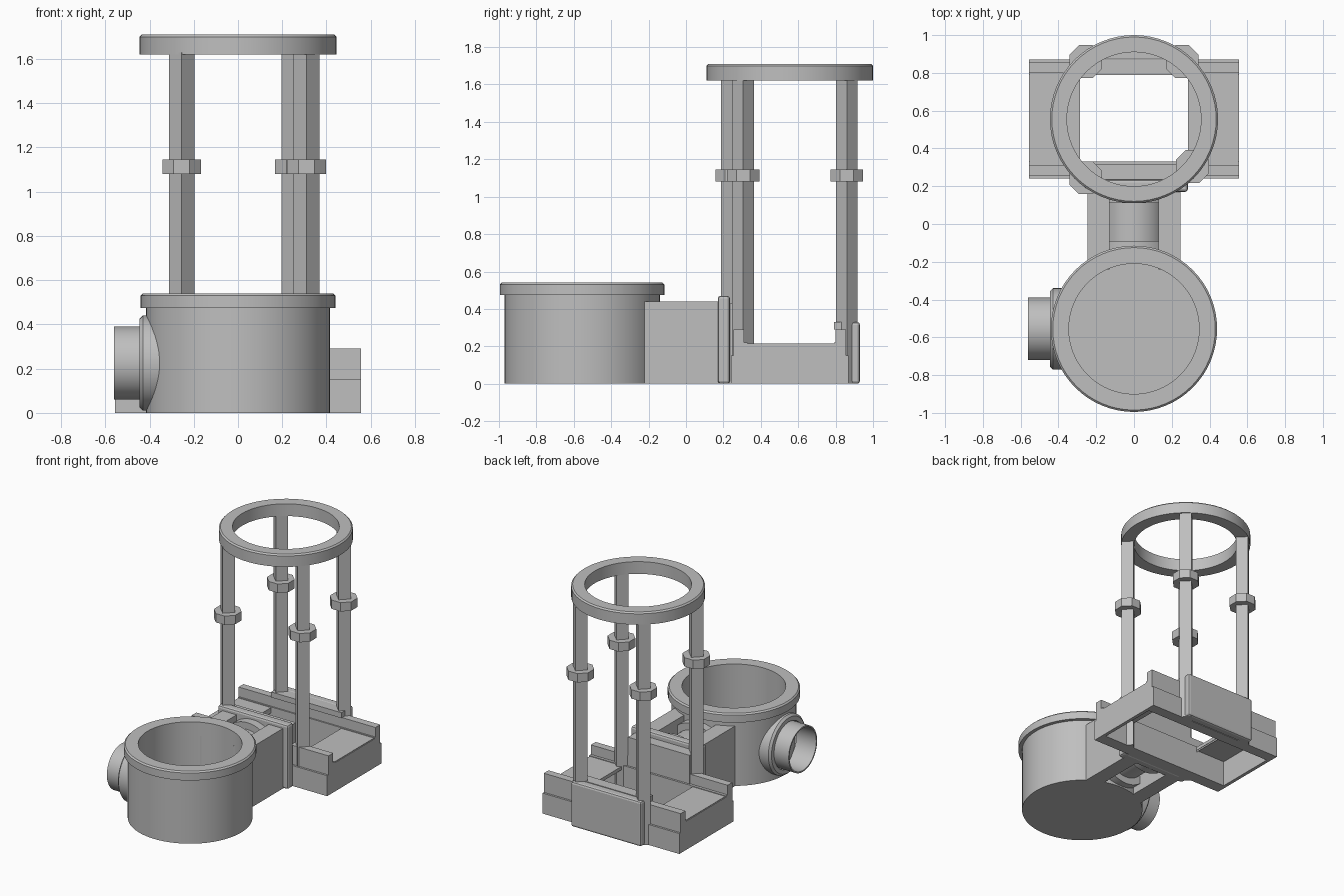
import bpy, bmesh, math
from mathutils import Matrix

cube = bpy.data.objects.get("Cube")
if cube:
    bpy.data.objects.remove(cube, do_unlink=True)

grey = bpy.data.materials.new("plain grey")
grey.use_nodes = True
grey.diffuse_color = (0.52, 0.52, 0.52, 1)
grey.node_tree.nodes["Principled BSDF"].inputs["Base Color"].default_value = (0.52, 0.52, 0.52, 1)


def finish(name, bm, bevel=0, smooth=False):
    bmesh.ops.recalc_face_normals(bm, faces=bm.faces)
    mesh = bpy.data.meshes.new(name)
    bm.to_mesh(mesh)
    bm.free()
    obj = bpy.data.objects.new(name, mesh)
    bpy.context.collection.objects.link(obj)
    mesh.materials.append(grey)
    if bevel:
        mod = obj.modifiers.new("rounded edges", 'BEVEL')
        mod.width, mod.segments, mod.limit_method = bevel, 2, 'ANGLE'
    if smooth:
        bpy.ops.object.select_all(action='DESELECT')
        obj.select_set(True)
        bpy.context.view_layer.objects.active = obj
        bpy.ops.object.shade_smooth_by_angle(angle=math.radians(35))
    return obj


def box(name, x, y, z, bevel=0):
    bm = bmesh.new()
    bmesh.ops.create_cube(bm, size=1)
    for v in bm.verts:
        for i, (lo, hi) in enumerate((x, y, z)):
            v.co[i] = lo if v.co[i] < 0 else hi
    return finish(name, bm, bevel)


def lathe(name, profile, centre, axis='Z', sides=64, turn=0, closed=True):
    """Spin (radius, height) points about an axis."""
    bm = bmesh.new()
    rings = []
    for r, h in profile:
        ring = []
        for i in range(sides):
            a = turn + i * math.tau / sides
            ring.append(bm.verts.new((r * math.cos(a), r * math.sin(a), h)))
        rings.append(ring)
    pairs = list(zip(rings, rings[1:]))
    if closed:
        pairs.append((rings[-1], rings[0]))
    else:
        bm.faces.new(rings[0])
        bm.faces.new(rings[-1])
    for a, b in pairs:
        for i in range(sides):
            j = (i + 1) % sides
            bm.faces.new((a[i], a[j], b[j], b[i]))
    rot = {'Z': Matrix(), 'X': Matrix.Rotation(math.pi / 2, 4, 'Y'),
           'Y': Matrix.Rotation(-math.pi / 2, 4, 'X')}[axis]
    bm.transform(Matrix.Translation(centre) @ rot)
    return finish(name, bm, smooth=sides > 12)


# Open round basin with a projecting rim
BASIN_Y = -0.555
lathe("basin", [(0.415, 0), (0.415, 0.475), (0.44, 0.475), (0.44, 0.53), (0.43, 0.54),
                (0.345, 0.54), (0.345, 0.03)], (0, BASIN_Y, 0), closed=False)

# Side pipe and its collar
PIPE_Z = 0.225
lathe("side_pipe", [(0.165, -0.56), (0.165, -0.4), (0.155, -0.4), (0.155, -0.56)],
      (0, BASIN_Y, PIPE_Z), 'X')
lathe("side_pipe_collar", [(0.17, -0.445), (0.2, -0.445), (0.215, -0.43), (0.215, -0.35), (0.17, -0.35)],
      (0, BASIN_Y, PIPE_Z), 'X')

# Connecting pipe between two cheek walls
lathe("connecting_pipe", [(0.165, -0.16), (0.165, 0.18), (0.155, 0.18), (0.155, -0.16)],
      (0, 0, PIPE_Z), 'Y')
for y in (-0.16, 0.11):
    lathe("connecting_collar", [(0.155, y), (0.215, y), (0.215, y + 0.07), (0.155, y + 0.07)],
          (0, 0, PIPE_Z), 'Y')
for s in (-1, 1):
    box("cheek_wall", sorted((s * 0.13, s * 0.245)), (-0.24, 0.19), (0, 0.44))

# Tall front plate and lower back plate of the tank
box("front_plate", (-0.285, 0.285), (0.17, 0.235), (0, 0.47), 0.015)
box("front_inner_panel", (-0.25, 0.25), (0.23, 0.315), (0, 0.43))
box("back_plate", (-0.285, 0.285), (0.865, 0.93), (0, 0.33), 0.015)
box("back_inner_lip", (-0.285, 0.285), (0.79, 0.87), (0.29, 0.33))

# Long side rails, each a lower wall with a set-back upper ledge
for name, out, mid, inn in (("front", 0.24, 0.31, 0.33), ("back", 0.87, 0.80, 0.79)):
    step = 0.015 if name == "front" else -0.015
    box(name + "_rail_base", (-0.555, 0.555), sorted((out, mid)), (0, 0.15))
    box(name + "_rail_top", (-0.555, 0.555), sorted((out + step, mid)), (0.15, 0.29))
    box(name + "_rail_inner", (-0.555, 0.555), sorted((mid, inn)), (0, 0.22))

# Hollow side wings: end wall and top panel
for s in (-1, 1):
    box("wing_end", sorted((s * 0.53, s * 0.555)), (0.256, 0.855), (0, 0.21))
    box("wing_panel", sorted((s * 0.285, s * 0.55)), (0.33, 0.79), (0.19, 0.215))

# Chute lip curving down from the left-hand panel edge in plan
bm = bmesh.new()
prev = None
for i in range(7):
    a = i * math.pi / 12
    x, z = -0.32 + 0.035 * math.sin(a), 0.175 + 0.04 * math.cos(a)
    cur = [bm.verts.new((x, y, z)) for y in (0.33, 0.79)]
    if prev:
        bm.faces.new((prev[0], cur[0], cur[1], prev[1]))
    prev = cur
finish("chute_lip", bm, smooth=True)

# Four square posts with eight-sided collars
RING_Y = 0.555
for x, y in ((-0.255, 0.245), (0.31, 0.305), (-0.255, 0.86), (0.255, 0.86)):
    lathe("post", [(0.058, 0), (0.058, 1.63)], (x, y, 0), sides=4, closed=False)
    lathe("post_collar", [(0.094, 1.08), (0.094, 1.145)], (x, y, 0), sides=8,
          turn=math.pi / 8, closed=False)

# Top ring
lathe("top_ring", [(0.355, 1.62), (0.445, 1.62), (0.445, 1.7), (0.435, 1.71), (0.355, 1.71)],
      (0, RING_Y, 0))
